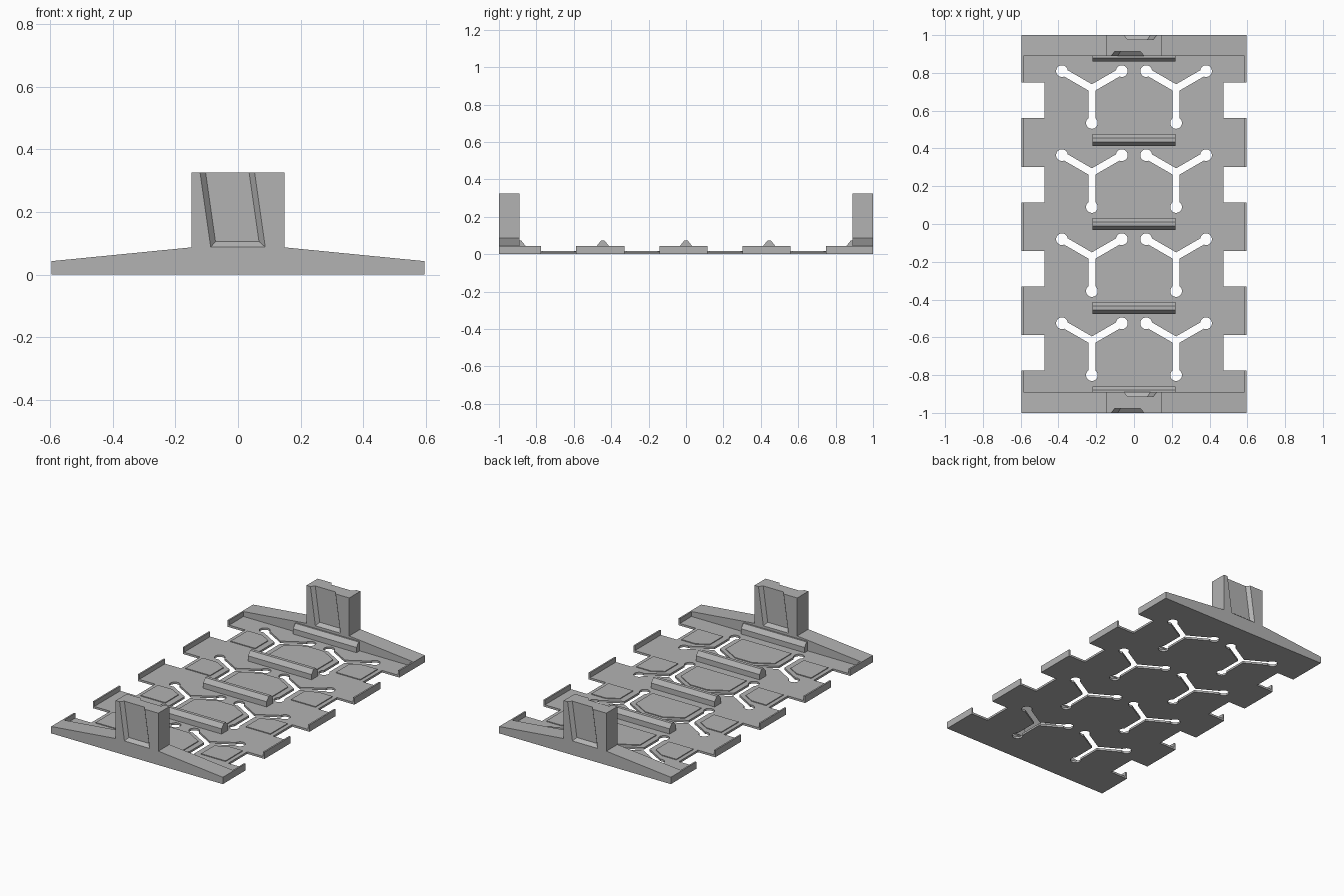
import bpy
import bmesh
from math import sin, cos, pi, asin, sqrt
from mathutils import Vector, Matrix

if "Cube" in bpy.data.objects:
    bpy.data.objects.remove(bpy.data.objects["Cube"], do_unlink=True)

GREY = (0.45, 0.45, 0.45, 1)
mat = bpy.data.materials.new("plain grey")
mat.use_nodes = True
mat.diffuse_color = GREY
mat.node_tree.nodes["Principled BSDF"].inputs["Base Color"].default_value = GREY

HALF_W, END, BAR, PITCH = 0.595, 1.0, 0.89, 0.445
LIP, FLOOR, RIM = 0.01, 0.013, 0.043
ROWS = [0.654 - PITCH * i for i in range(4)]    # centres of the four rows


def make(name, bm):
    bmesh.ops.recalc_face_normals(bm, faces=bm.faces[:])
    mesh = bpy.data.meshes.new(name)
    bm.to_mesh(mesh)
    bm.free()
    mesh.materials.append(mat)
    ob = bpy.data.objects.new(name, mesh)
    bpy.context.collection.objects.link(ob)
    return ob


def add_prism(bm, points, direction):
    """Extrude a closed outline along a direction."""
    face = bm.faces.new([bm.verts.new(p) for p in points])
    out = bmesh.ops.extrude_face_region(bm, geom=[face], use_keep_orig=True)
    moved = [v for v in out["geom"] if isinstance(v, bmesh.types.BMVert)]
    bmesh.ops.translate(bm, verts=moved, vec=direction)


def flat(points, z, x=0, y=0):
    return [(px + x, py + y, z) for px, py in points]


def cut(target, cutter):
    mod = target.modifiers.new("cut", "BOOLEAN")
    mod.operation, mod.solver, mod.object = "DIFFERENCE", "EXACT", cutter
    deps = bpy.context.evaluated_depsgraph_get()
    mesh = bpy.data.meshes.new_from_object(target.evaluated_get(deps))
    target.modifiers.clear()
    target.data = mesh
    bpy.data.objects.remove(cutter, do_unlink=True)


# Floor plate with four notches on each side
NOTCH_X, NOTCH_H = 0.475, 0.094
edge = HALF_W - LIP
side = [(edge, BAR)]
for y in ROWS:
    side += [(edge, y + NOTCH_H), (NOTCH_X, y + NOTCH_H),
             (NOTCH_X, y - NOTCH_H), (edge, y - NOTCH_H)]
side.append((edge, -BAR))
outline = side + [(-x, y) for x, y in reversed(side)]
bm = bmesh.new()
add_prism(bm, flat(outline, 0), (0, 0, FLOOR))
plate = make("floor_plate", bm)

# Three-armed slots with round ends
ARM, RAD, SLOT = 0.183, 0.031, 0.019
open_angle = pi - asin(SLOT / RAD)
slot = []
for i in range(3):
    a = pi / 6 + i * 2 * pi / 3
    for k in range(25):
        t = a - open_angle + 2 * open_angle * k / 24
        slot.append((ARM * cos(a) + RAD * cos(t), ARM * sin(a) + RAD * sin(t)))
    corner = a + pi / 3
    slot.append((SLOT * 2 / sqrt(3) * cos(corner), SLOT * 2 / sqrt(3) * sin(corner)))
bm = bmesh.new()
for y in ROWS:
    for x in (-0.223, 0.223):
        add_prism(bm, flat(slot, -0.05, x, y + 0.064), (0, 0, 0.15))
cut(plate, make("slot_cutter", bm))

# Shallow raised pads between the slots
middle_pad = [(-0.17, -0.12), (0.17, -0.12), (0.17, 0.045),
              (0.06, 0.108), (-0.06, 0.108), (-0.17, 0.045)]
side_pad = [(0.28, -0.085), (0.45, -0.085), (0.45, 0.085), (0.35, 0.085), (0.28, 0.045)]
bm = bmesh.new()
for y in ROWS:
    for pad in (middle_pad, side_pad, [(-px, py) for px, py in side_pad]):
        add_prism(bm, flat(pad, FLOOR, 0, y), (0, 0, 0.005))
make("floor_pads", bm)

# Thin upright lips on the side tabs
tops = [BAR] + [y - NOTCH_H for y in ROWS]
bottoms = [y + NOTCH_H for y in ROWS] + [-BAR]
bm = bmesh.new()
for top, bottom in zip(tops, bottoms):
    for s in (-1, 1):
        strip = [(s * edge, bottom), (s * HALF_W, bottom), (s * HALF_W, top), (s * edge, top)]
        add_prism(bm, flat(strip, 0), (0, 0, RIM))
make("side_lips", bm)

# Cross ridges with chamfered tops
ridge = [(-0.031, 0.008), (0.031, 0.008), (0.031, 0.046),
         (0.01, 0.072), (-0.01, 0.072), (-0.031, 0.046)]
bm = bmesh.new()
for i in range(-2, 3):
    add_prism(bm, [(-0.22, y + i * PITCH, z) for y, z in ridge], (0.44, 0, 0))
make("cross_ridges", bm)


def recess(bm, turn):
    """Leaning, bevelled recess open at the top of the tower."""
    rings = []
    for depth in (-0.01, 0.022):
        k = depth * 0.8
        low, high, lean = 0.088 + k, 0.4, -0.143
        pts = [(s * (0.087 - k) + lean * (z - 0.088), depth - 0.055, z)
               for s, z in ((-1, low), (1, low), (1, high), (-1, high))]
        rings.append([bm.verts.new(turn @ Vector(p)) for p in pts])
    a, b = rings
    bm.faces.new(a)
    bm.faces.new(b)
    for i in range(4):
        j = (i + 1) % 4
        bm.faces.new((a[i], a[j], b[j], b[i]))


# End walls: sloping bar with a tower, recessed on both faces
half = [(HALF_W, 0), (HALF_W, RIM), (0.148, 0.087), (0.148, 0.325)]
wall = half + [(-x, z) for x, z in reversed(half)]
for name, y in (("front_end_wall", -0.945), ("back_end_wall", 0.945)):
    bm = bmesh.new()
    add_prism(bm, [(x, -0.055, z) for x, z in wall], (0, 0.11, 0))
    end_wall = make(name, bm)
    bm = bmesh.new()
    for angle in (0, pi):
        recess(bm, Matrix.Rotation(angle, 3, "Z"))
    cut(end_wall, make("recess_cutter", bm))
    end_wall.location.y = y
